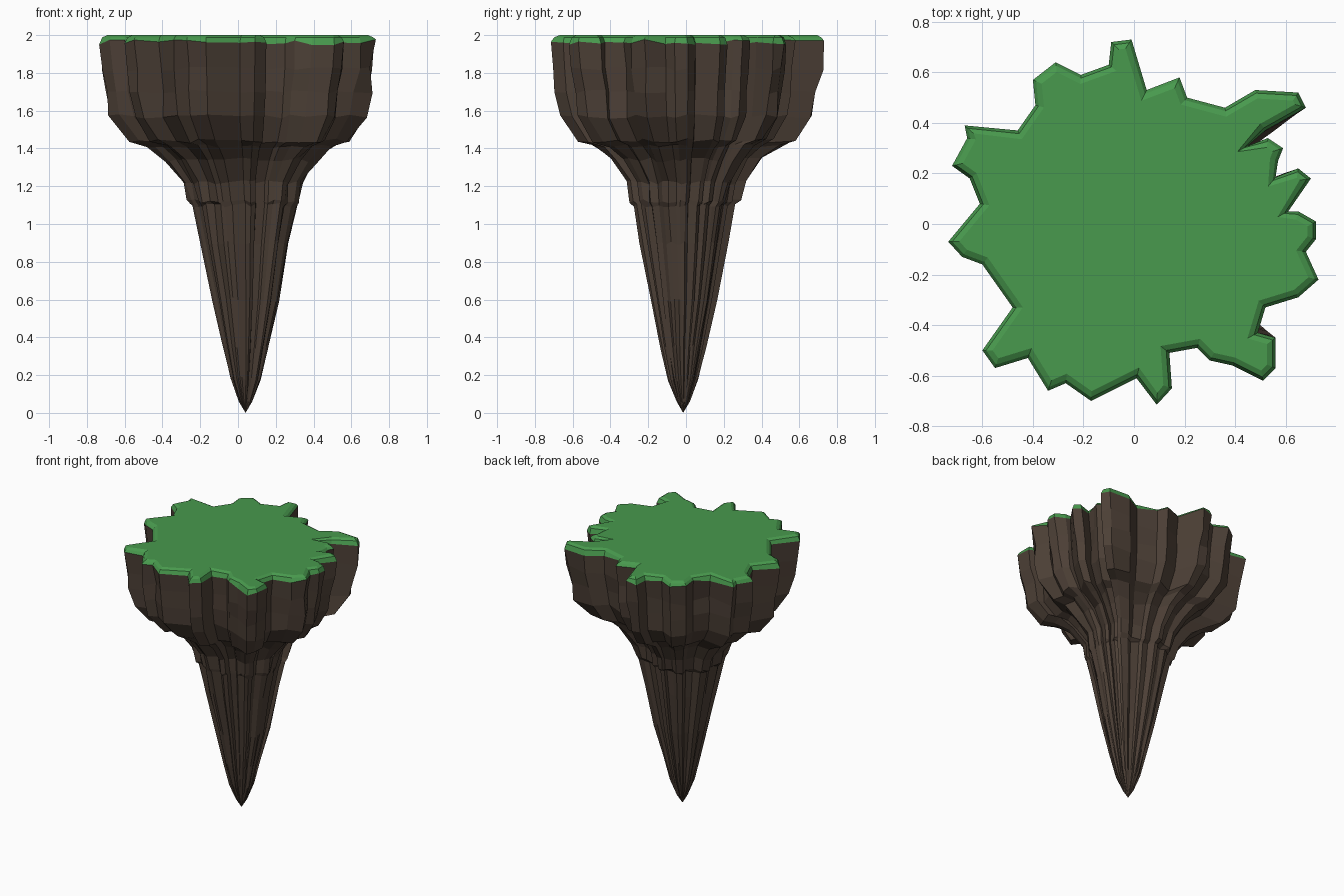
import bpy, bmesh, math, random
from mathutils import Vector

if "Cube" in bpy.data.objects:
    bpy.data.objects.remove(bpy.data.objects["Cube"])
random.seed(4)

# jagged plan outline of the island, counter-clockwise
OUTLINE = [Vector(p) for p in (
    (.72, .01), (.65, .05), (.61, .05), (.70, .18), (.65, .22), (.56, .185), (.57, .25), (.59, .30),
    (.53, .34), (.45, .31), (.52, .37), (.68, .46), (.65, .52), (.48, .53), (.36, .46), (.21, .50),
    (.18, .58), (.05, .53), (-.01, .73), (-.09, .72), (-.10, .63), (-.21, .59), (-.31, .64), (-.40, .57),
    (-.39, .47), (-.46, .37), (-.67, .39), (-.66, .34), (-.72, .23), (-.65, .18), (-.61, .08), (-.735, -.07),
    (-.68, -.13), (-.60, -.16), (-.48, -.33), (-.60, -.50), (-.55, -.57), (-.42, -.53), (-.34, -.66),
    (-.27, -.63), (-.17, -.70), (.01, -.61), (.09, -.715), (.15, -.65), (.14, -.51), (.25, -.49), (.30, -.54),
    (.39, -.56), (.51, -.62), (.56, -.57), (.56, -.45), (.49, -.43), (.52, -.33), (.65, -.29), (.73, -.22),
    (.68, -.11), (.72, -.06))]
N = len(OUTLINE)
MEAN = sum(p.length for p in OUTLINE) / N


def material(name, rgb):
    m = bpy.data.materials.new(name)
    m.diffuse_color = (*rgb, 1)
    m.use_nodes = True
    m.node_tree.nodes["Principled BSDF"].inputs["Base Color"].default_value = m.diffuse_color
    return m


def inset(d):
    """Outline moved inwards by d, with clamped mitres."""
    out = []
    for i, p in enumerate(OUTLINE):
        a = (p - OUTLINE[i - 1]).normalized()
        b = (OUTLINE[(i + 1) % N] - p).normalized()
        n1, n2 = Vector((-a.y, a.x)), Vector((-b.y, b.x))
        m = (n1 + n2).normalized()
        out.append(p + m * d / max(m.dot(n1), .7))
    return out


def loft(name, rings, mat, tip=None, cap=False):
    """Skin rings listed from the top down; optional tip point and top cap."""
    bm = bmesh.new()
    rows = [[bm.verts.new(c) for c in r] for r in rings]
    for up, lo in zip(rows, rows[1:]):
        for i in range(N):
            j = (i + 1) % N
            bm.faces.new((lo[i], lo[j], up[j], up[i]))
    if tip:
        t = bm.verts.new(tip)
        for i in range(N):
            bm.faces.new((t, rows[-1][(i + 1) % N], rows[-1][i]))
    if cap:
        bm.faces.new(rows[0])
    me = bpy.data.meshes.new(name)
    bm.to_mesh(me)
    bm.free()
    me.materials.append(mat)
    ob = bpy.data.objects.new(name, me)
    bpy.context.collection.objects.link(ob)


# uneven seam where grass meets rock
seam = [(p.x, p.y, 1.965 + random.uniform(-.018, .012)) for p in OUTLINE]

# grass: flat top with bevelled lip
loft("grass_top", [[(p.x, p.y, 2.0) for p in inset(.033)],
                   [(p.x, p.y, 1.988) for p in inset(.012)], seam],
     material("grass green", (.065, .32, .075)), cap=True)

# rock levels: height, half-width, roundness, centre x, centre y
LEVELS = ((1.82, .715, 0, 0, 0), (1.70, .70, 0, 0, 0), (1.57, .675, .03, 0, 0),
          (1.44, .575, .08, .01, 0), (1.41, .49, .12, .015, 0), (1.34, .40, .2, .02, 0),
          (1.22, .315, .25, .025, 0), (1.12, .295, .3, .03, -.005), (1.10, .275, .3, .035, -.01),
          (.90, .235, .3, .035, -.01), (.60, .175, .3, .04, -.01), (.35, .12, .3, .04, -.015),
          (.18, .08, .35, .04, -.015), (.06, .035, .4, .04, -.015))
rings = [seam]
for z, half, k, cx, cy in LEVELS:
    s = half / .73
    ring = []
    for p in OUTLINE:
        q = p * ((1 - k) + k * MEAN * 1.1 / p.length) * s * random.uniform(.975, 1.02)
        dz = random.uniform(-.012, .012) if z > .1 else 0
        ring.append((q.x + cx, q.y + cy, z + dz))
    rings.append(ring)
loft("rock_body", rings, material("rock brown", (.075, .052, .038)), tip=(.04, -.015, 0))
